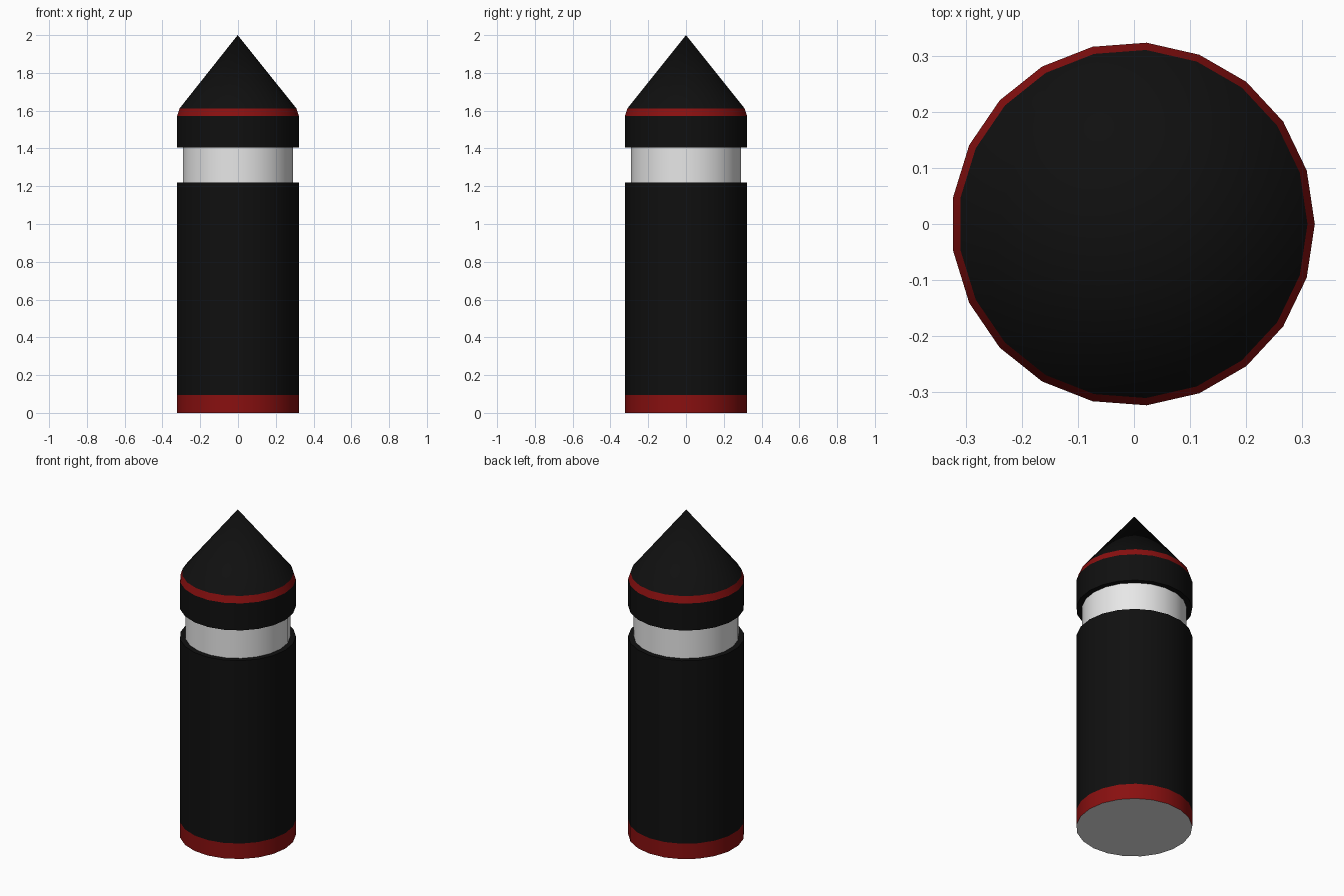
import bpy, bmesh, math

SIDES = 21
R_BODY, R_NECK, R_TIP = 0.324, 0.293, 0.311
SHIFT_X = -0.0018  # an odd side count is slightly off centre

default = bpy.data.objects.get("Cube")
if default:
    bpy.data.objects.remove(default, do_unlink=True)


def material(name, rgb):
    mat = bpy.data.materials.new(name)
    mat.use_nodes = True
    mat.diffuse_color = (*rgb, 1)
    mat.node_tree.nodes["Principled BSDF"].inputs["Base Color"].default_value = (*rgb, 1)
    return mat


black = material("black", (0.005, 0.005, 0.005))
red = material("dark red", (0.25, 0.005, 0.005))
white = material("white", (0.8, 0.8, 0.8))


def lathe(name, profile, mats):
    """Revolve (radius, height) points; zero radius closes the part to a point."""
    bm = bmesh.new()
    rings = []
    for r, z in profile:
        if r == 0:
            rings.append([bm.verts.new((SHIFT_X, 0, z))] * SIDES)
        else:
            turn = [2 * math.pi * i / SIDES for i in range(SIDES)]
            rings.append([bm.verts.new((r * math.cos(a) + SHIFT_X, r * math.sin(a), z))
                          for a in turn])
    for low, high in zip(rings, rings[1:]):
        for i in range(SIDES):
            j = (i + 1) % SIDES
            corners = [low[i], low[j], high[j], high[i]]
            bm.faces.new(list(dict.fromkeys(corners)))
    mesh = bpy.data.meshes.new(name)
    bm.to_mesh(mesh)
    bm.free()
    obj = bpy.data.objects.new(name, mesh)
    bpy.context.collection.objects.link(obj)
    for mat in mats:
        mesh.materials.append(mat)
    bpy.ops.object.select_all(action="DESELECT")
    obj.select_set(True)
    bpy.context.view_layer.objects.active = obj
    bpy.ops.object.shade_smooth_by_angle(angle=math.radians(25))
    return obj


# Base band with a pale underside
base = lathe("base_band", [(0, 0), (R_BODY, 0), (R_BODY, 0.095)], [red, white])
for face in base.data.polygons:
    face.material_index = 1 if face.normal.z < -0.5 else 0

# Main cylinder with its shoulder
lathe("body", [(R_BODY, 0.095), (R_BODY, 1.22), (R_NECK, 1.22)], [black])

# Recessed neck
lathe("neck", [(R_NECK, 1.22), (R_NECK, 1.406)], [white])

# Collar above the neck, with its underside
lathe("collar", [(R_NECK, 1.406), (R_BODY, 1.406), (R_BODY, 1.572)], [black])

# Sloped trim ring and pointed cap
lathe("trim_ring", [(R_BODY, 1.572), (R_TIP, 1.612)], [red])
lathe("pointed_cap", [(R_TIP, 1.612), (0, 2)], [black])
